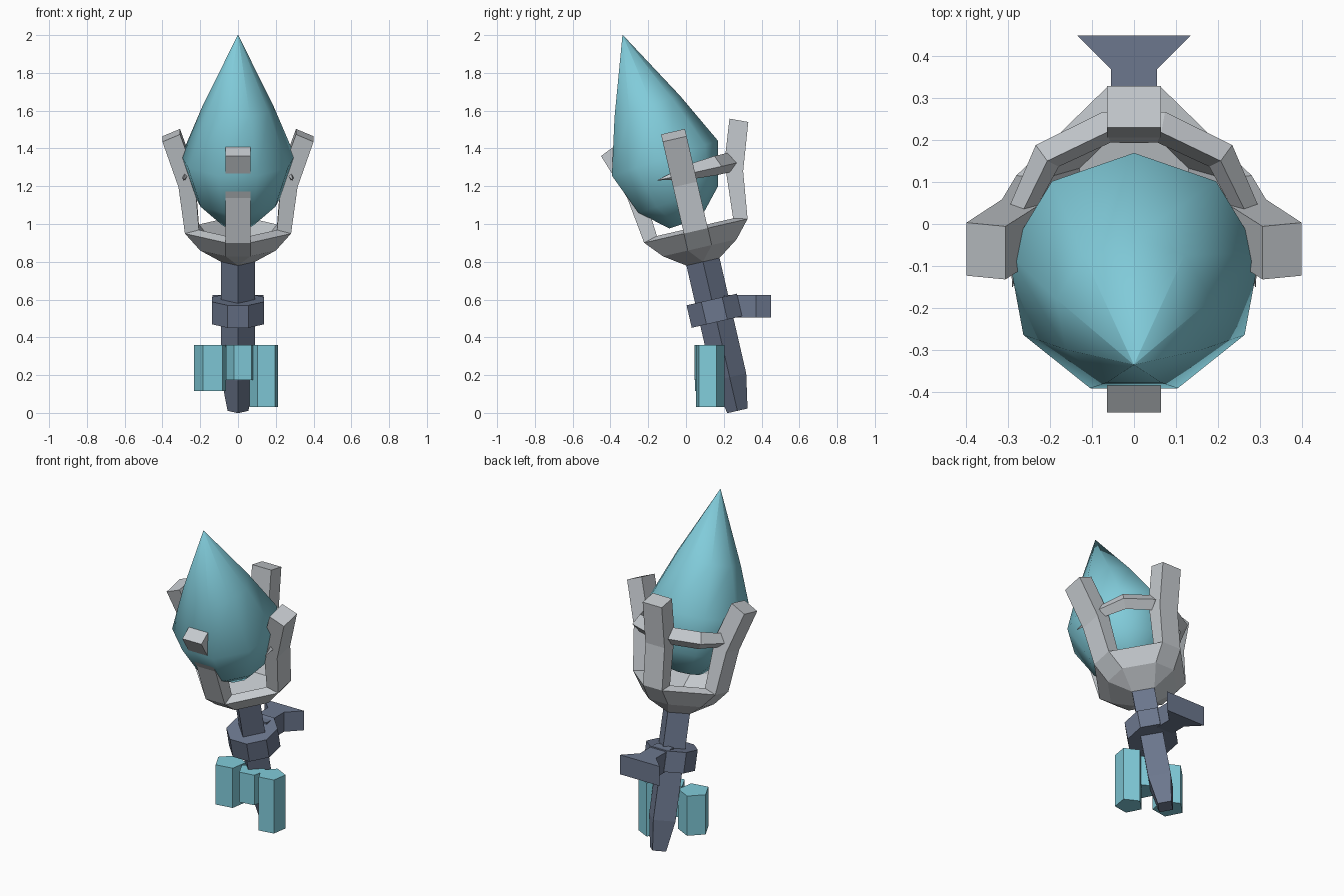
import bpy, bmesh
from math import sin, cos, pi, radians
from mathutils import Matrix, Vector

cube = bpy.data.objects.get("Cube")
if cube:
    bpy.data.objects.remove(cube, do_unlink=True)


def material(name, rgb):
    m = bpy.data.materials.new(name)
    m.use_nodes = True
    m.diffuse_color = (*rgb, 1)
    m.node_tree.nodes["Principled BSDF"].inputs["Base Color"].default_value = (*rgb, 1)
    return m


TEAL = material("teal crystal", (0.22, 0.60, 0.70))
GREY = material("pale grey metal", (0.56, 0.59, 0.62))
SLATE = material("slate handle", (0.15, 0.185, 0.27))

# Leaning frames of the staff and of the flame
STAFF = Matrix.Translation((0, 0.09, 0.8)) @ Matrix.Rotation(radians(13), 4, "X")
FLAME = Matrix.Translation((0, -0.12, 1.345)) @ Matrix.Rotation(radians(18.2), 4, "X")
UPRIGHT = Matrix()


def finish(name, bm, mat, frame, smooth=False):
    bmesh.ops.remove_doubles(bm, verts=bm.verts, dist=0.0005)
    bmesh.ops.recalc_face_normals(bm, faces=bm.faces)
    me = bpy.data.meshes.new(name)
    bm.to_mesh(me)
    bm.free()
    me.transform(frame)
    me.materials.append(mat)
    for p in me.polygons:
        p.use_smooth = smooth
    ob = bpy.data.objects.new(name, me)
    bpy.context.collection.objects.link(ob)
    return ob


def loft(name, rings, mat, frame, smooth=False):
    """Skin a stack of equally long rings and cap both ends."""
    bm = bmesh.new()
    loops = [[bm.verts.new(p) for p in ring] for ring in rings]
    n = len(loops[0])
    for a, b in zip(loops, loops[1:]):
        for i in range(n):
            j = (i + 1) % n
            bm.faces.new((a[i], a[j], b[j], b[i]))
    bm.faces.new(loops[0])
    bm.faces.new(loops[-1])
    return finish(name, bm, mat, frame, smooth)


def ngon(n, r, z, start=0.0, cx=0.0, cy=0.0):
    return [(cx + r * cos(start + 2 * pi * i / n),
             cy + r * sin(start + 2 * pi * i / n), z) for i in range(n)]


# Diamond-section shaft with a tapered foot
loft("shaft", [ngon(4, r, h) for r, h in
               [(0.055, -0.81), (0.09, -0.627), (0.09, 0.03)]], SLATE, STAFF)

# Octagonal collar
loft("collar", [ngon(8, 0.148, h, pi / 8) for h in (-0.327, -0.205)], SLATE, STAFF)

# Flared fin behind the collar
half = [(0.055, 0.2), (0.055, 0.37), (0.135, 0.45)]
outline = half + [(-x, y) for x, y in reversed(half)]
loft("back_fin", [[(x, y, z) for x, y in outline] for z in (0.505, 0.625)],
     SLATE, UPRIGHT)

# Hanging five-sided crystals
for name, x, y, r, bottom in [("crystal_right", -0.145, 0.128, 0.09, 0.115),
                              ("crystal_middle", 0.015, 0.115, 0.08, 0.175),
                              ("crystal_left", 0.14, 0.125, 0.08, 0.03)]:
    loft(name, [ngon(5, r, z, radians(-45), x, y) for z in (bottom, 0.36)],
         TEAL, UPRIGHT)


# Cup: diamond base spreading to an eight-sided rim, with a hollow inside
W = 0.065


def cup_ring(r, h, w=W):
    ring = []
    for k in range(4):
        turn = Matrix.Rotation(k * pi / 2, 3, "Z")
        ring += [turn @ Vector((r, s * w, h)) for s in (-1, 1)]
    return ring


loft("cup", [cup_ring(0.09, 0, 0), cup_ring(0.2, 0.076), cup_ring(0.281, 0.168),
             cup_ring(0.207, 0.188), cup_ring(0.13, 0.09)], GREY, STAFF)

# Four bent prongs
prong = [(0.281, 0.168), (0.315, 0.42), (0.40, 0.667),
         (0.307, 0.707), (0.23, 0.49), (0.207, 0.188)]
for k, side in enumerate(("left", "back", "right", "front")):
    turn = Matrix.Rotation(k * pi / 2, 4, "Z")
    loft("prong_" + side, [[(r, y, h) for r, h in prong] for y in (-W, W)],
         GREY, STAFF @ turn)

# Ridged bars from the back prong past the side prongs, ending in a spike
path = [(0, 0.255, 1), (0.065, 0.255, 1), (0.207, 0.185, 1),
        (0.27, 0.05, 0.8), (0.29, -0.137, 0.03)]
section = [(0.037, -0.005), (0, 0.057), (-0.037, 0.01), (-0.01, -0.045)]
for side, sx in (("left", 1), ("right", -1)):
    rings = []
    for x, y, s in path:
        out = Vector((x, y, 0)).normalized()
        rings.append([(sx * (x + out.x * d * s), y + out.y * d * s, 0.475 + e * s)
                      for d, e in section])
    loft("bar_" + side, rings, GREY, STAFF)

# Nine-sided smooth flame crystal
loft("flame", [ngon(9, r, h, pi / 2) for r, h in
               [(0.09, -0.36), (0.228, -0.23), (0.305, 0),
                (0.188, 0.29), (0.001, 0.69)]], TEAL, FLAME, smooth=True)
